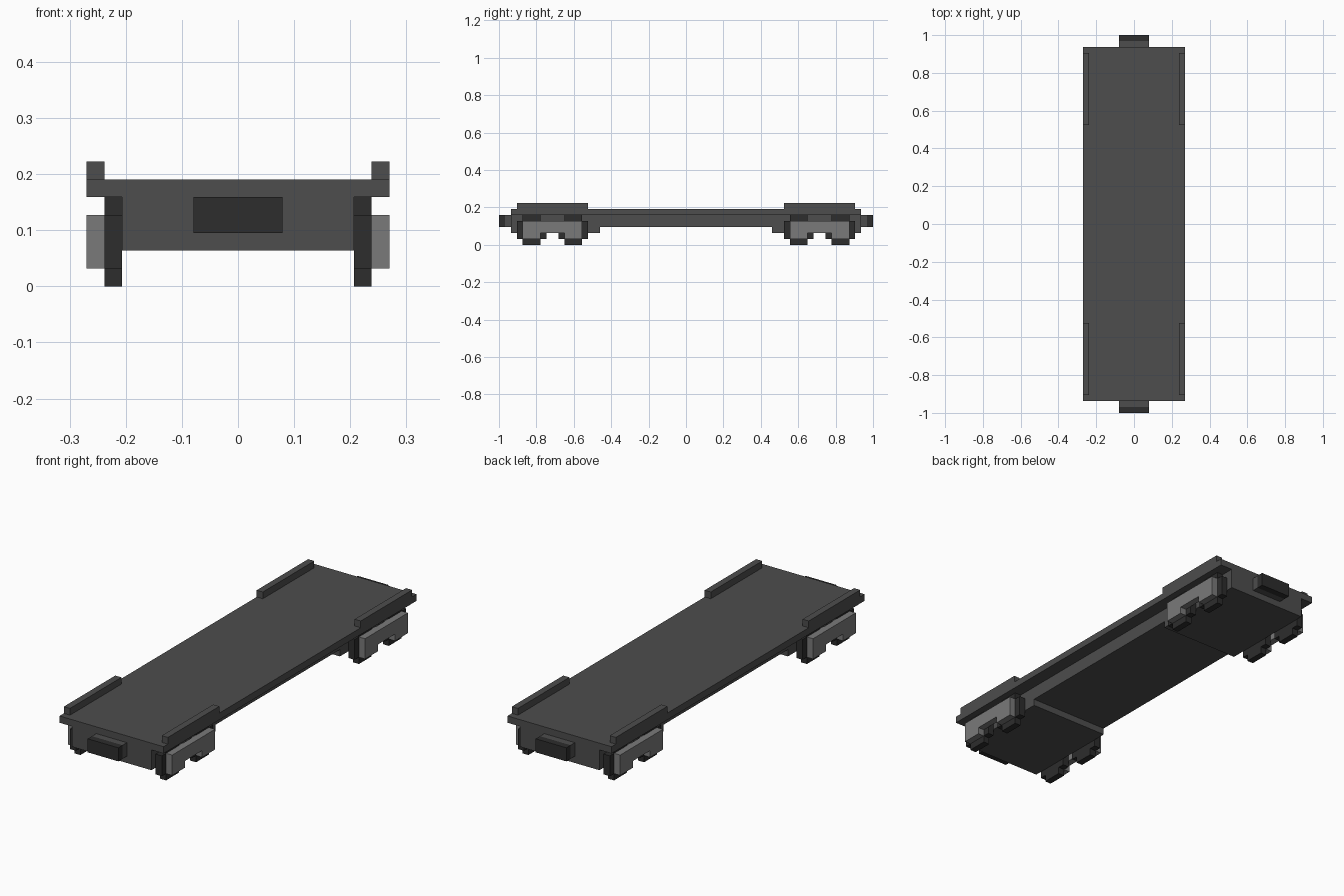
import bpy, bmesh

if "Cube" in bpy.data.objects:
    bpy.data.objects.remove(bpy.data.objects["Cube"])

U = 2 / 63  # one block unit; the wagon is 63 units long


def material(name, v):
    m = bpy.data.materials.new(name)
    m.diffuse_color = (v, v, v, 1)
    m.use_nodes = True
    m.node_tree.nodes["Principled BSDF"].inputs["Base Color"].default_value = m.diffuse_color
    return m


GREY = material("wagon_grey", 0.075)
DARK = material("dark_iron", 0.026)
LIGHT = material("light_steel", 0.195)


def extrude(name, profile, x0, x1, mat):
    """Extrude a (y, z) outline along x, in block units."""
    bm = bmesh.new()
    face = bm.faces.new([bm.verts.new((x0 * U, y * U, z * U)) for y, z in profile])
    new = bmesh.ops.extrude_face_region(bm, geom=[face])["geom"]
    bmesh.ops.translate(bm, vec=((x1 - x0) * U, 0, 0),
                        verts=[g for g in new if isinstance(g, bmesh.types.BMVert)])
    bmesh.ops.recalc_face_normals(bm, faces=bm.faces)
    mesh = bpy.data.meshes.new(name)
    bm.to_mesh(mesh)
    bm.free()
    mesh.materials.append(mat)
    ob = bpy.data.objects.new(name, mesh)
    bpy.context.collection.objects.link(ob)
    return ob


def box(name, x0, x1, y0, y1, z0, z1, mat):
    return extrude(name, [(y0, z0), (y1, z0), (y1, z1), (y0, z1)], x0, x1, mat)


def mirror(ob, x=False, y=False):
    mod = ob.modifiers.new("mirror", 'MIRROR')
    mod.use_axis = (x, y, False)
    mod.use_clip = False
    mod.use_mirror_merge = False


# Deck and underframe, deeper at both ends over the bogies
box("deck", -8.5, 8.5, -29.5, 29.5, 5, 6, GREY)
extrude("underframe", [(-29.5, 2), (-14.5, 2), (-14.5, 3), (14.5, 3), (14.5, 2),
                       (29.5, 2), (29.5, 5), (-29.5, 5)], -6.5, 6.5, GREY)

# Side rails on the four deck corners
mirror(box("side_rail", 7.5, 8.5, 16.5, 28.5, 6, 7, GREY), x=True, y=True)

# Couplers: grey neck with a dark head
mirror(box("coupler_neck", -2.5, 2.5, 29.5, 30.5, 3, 5, GREY), y=True)
mirror(box("coupler_head", -2.5, 2.5, 30.5, 31.5, 3, 5, DARK), y=True)

# Blocky wheels, two per bogie side
for label, c in (("inner", 19), ("outer", 26)):
    outline = [(-1.5, 0), (1.5, 0), (1.5, 1), (2.5, 1), (2.5, 4), (1.5, 4),
               (1.5, 5), (-1.5, 5), (-1.5, 4), (-2.5, 4), (-2.5, 1), (-1.5, 1)]
    mirror(extrude(label + "_wheel", [(c + y, z) for y, z in outline], 6.5, 7.5, DARK),
           x=True, y=True)

# Bogie side frames with a notch between the axle boxes
mirror(extrude("bogie_frame", [(17.5, 1), (20.5, 1), (20.5, 2), (24.5, 2), (24.5, 1),
                               (27.5, 1), (27.5, 4), (17.5, 4)], 7.5, 8.5, LIGHT),
       x=True, y=True)
